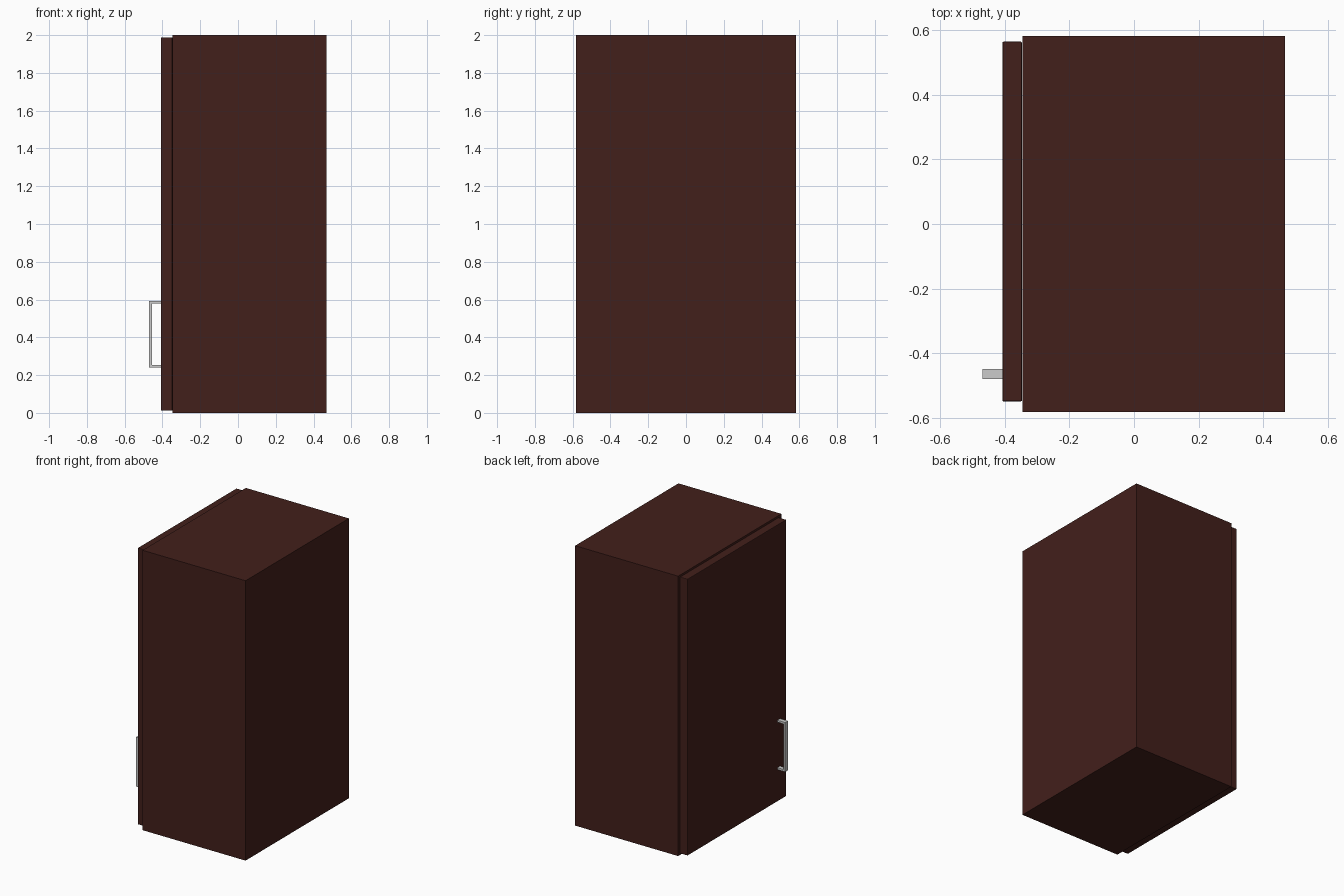
import bpy, bmesh
from mathutils import Vector

if "Cube" in bpy.data.objects:
    bpy.data.objects.remove(bpy.data.objects["Cube"])


def material(name, color):
    m = bpy.data.materials.new(name)
    m.diffuse_color = color
    m.use_nodes = True
    m.node_tree.nodes["Principled BSDF"].inputs["Base Color"].default_value = m.diffuse_color
    return m


def make_object(name, bm, mat=None):
    bmesh.ops.recalc_face_normals(bm, faces=bm.faces)
    mesh = bpy.data.meshes.new(name)
    bm.to_mesh(mesh)
    bm.free()
    obj = bpy.data.objects.new(name, mesh)
    bpy.context.collection.objects.link(obj)
    if mat:
        mesh.materials.append(mat)
    return obj


def box(lo, hi):
    lo, hi = Vector(lo), Vector(hi)
    bm = bmesh.new()
    bmesh.ops.create_cube(bm, size=1)
    bmesh.ops.scale(bm, vec=hi - lo, verts=bm.verts)
    bmesh.ops.translate(bm, vec=(lo + hi) / 2, verts=bm.verts)
    return bm


wood = material("dark_wood", (0.055, 0.014, 0.011, 1))

# Cabinet body: box hollowed from the door side (-x)
bm = box((-0.346, -0.583, 0), (0.468, 0.583, 2))
opening = min(bm.faces, key=lambda f: f.calc_center_median().x)
bmesh.ops.inset_region(bm, faces=[opening], thickness=0.06)
hollow = bmesh.ops.extrude_face_region(bm, geom=[opening])
verts = [g for g in hollow["geom"] if isinstance(g, bmesh.types.BMVert)]
bmesh.ops.translate(bm, vec=(0.754, 0, 0), verts=verts)
if opening.is_valid:
    bmesh.ops.delete(bm, geom=[opening], context='FACES_ONLY')
make_object("cabinet_body", bm, wood)

# Door panel with slightly eased edges
door = make_object("door", box((-0.408, -0.55, 0.012), (-0.347, 0.565, 1.988)), wood)
bevel = door.modifiers.new("eased_edges", 'BEVEL')
bevel.width = 0.004
bevel.segments = 2

# Handle: square-cut U bracket extruded across y
X0, X1, Z0, Z1, T = -0.470, -0.407, 0.24, 0.593, 0.014
profile = [(X1, Z0), (X0, Z0), (X0, Z1), (X1, Z1),
           (X1, Z1 - T), (X0 + T, Z1 - T), (X0 + T, Z0 + T), (X1, Z0 + T)]
bm = bmesh.new()
face = bm.faces.new([bm.verts.new((x, -0.48, z)) for x, z in profile])
ext = bmesh.ops.extrude_face_region(bm, geom=[face])
bmesh.ops.translate(bm, vec=(0, 0.031, 0),
                    verts=[g for g in ext["geom"] if isinstance(g, bmesh.types.BMVert)])
make_object("handle", bm)
